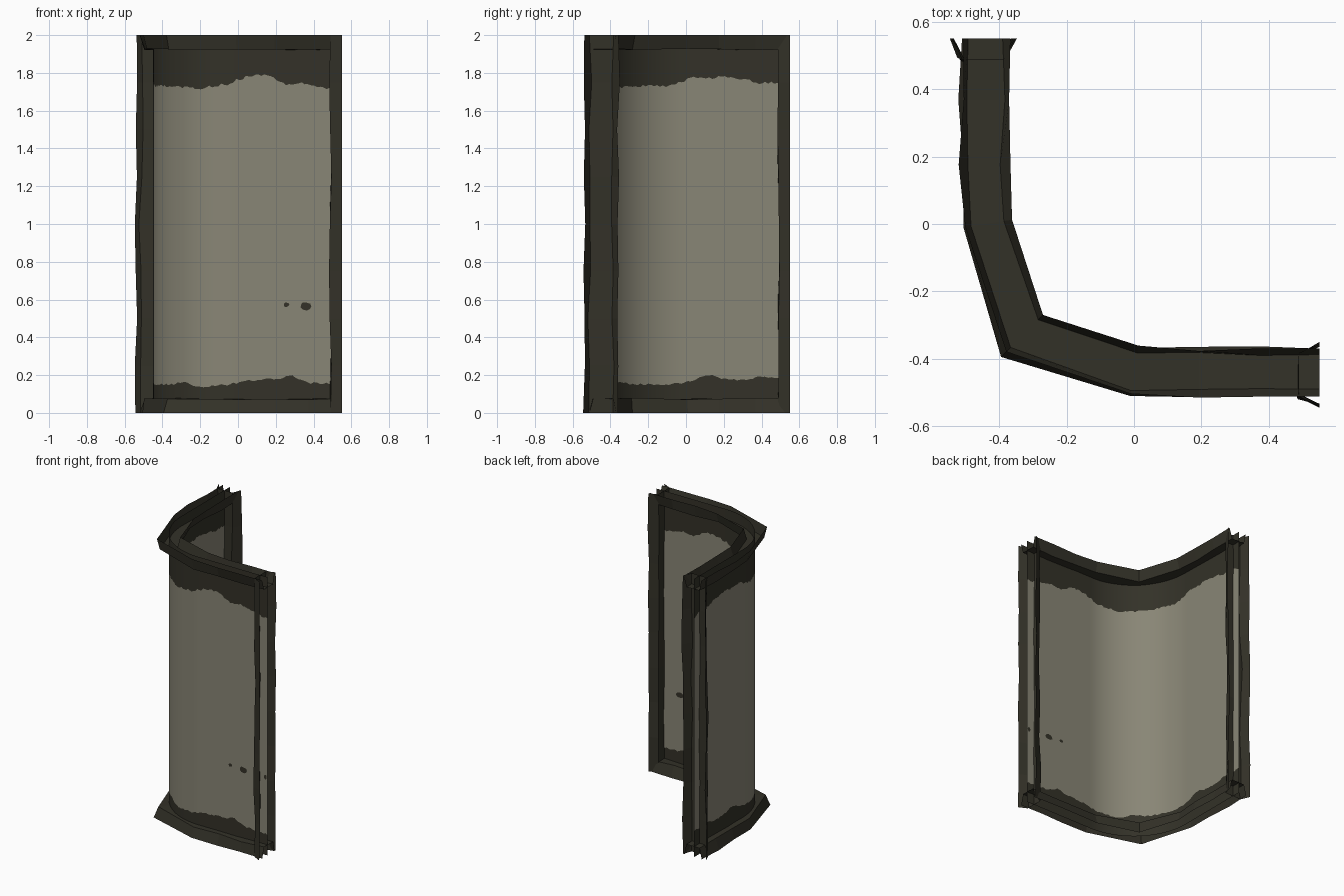
import bpy, bmesh, math, random
from mathutils import Vector

if "Cube" in bpy.data.objects:
    bpy.data.objects.remove(bpy.data.objects["Cube"])

random.seed(7)


def material(name, col):
    m = bpy.data.materials.new(name)
    m.diffuse_color = (*col, 1)
    m.use_nodes = True
    m.node_tree.nodes["Principled BSDF"].inputs["Base Color"].default_value = m.diffuse_color
    return m


PLASTER = material("plaster", (0.250, 0.238, 0.180))
TIMBER = material("dark timber", (0.033, 0.031, 0.021))


def finish(bm, name, mats):
    me = bpy.data.meshes.new(name)
    bm.to_mesh(me)
    bm.free()
    ob = bpy.data.objects.new(name, me)
    bpy.context.collection.objects.link(ob)
    for m in mats:
        me.materials.append(m)
    return ob


def loft(name, stations, profile, jitter):
    """Open half-round timber: profile (side, depth) carried along stations."""
    bm = bmesh.new()
    rows = []
    last = len(stations) - 1
    for i, (c, side, depth) in enumerate(stations):
        j = jitter if 0 < i < last else jitter * 0.4
        shift = random.uniform(-j, j) * 0.6
        row = []
        for s, d in profile:
            s2 = s + shift + random.uniform(-j, j)
            d2 = d + random.uniform(-j, j) * 0.7 if d > 0 else 0
            row.append(bm.verts.new(c + side * s2 + depth * d2))
        rows.append(row)
    for a, b in zip(rows, rows[1:]):
        for k in range(len(profile) - 1):
            bm.faces.new((a[k], a[k + 1], b[k + 1], b[k]))
    # point the faces away from the hollow side
    bmesh.ops.recalc_face_normals(bm, faces=bm.faces)
    mid = sum((c for c, _, _ in stations), Vector()) / len(stations)
    if sum(f.normal.dot(stations[0][2]) * f.calc_area() for f in bm.faces) < 0:
        bmesh.ops.reverse_faces(bm, faces=bm.faces)
    return finish(bm, name, [TIMBER])


# ---- wall sheet: straight, quarter round, straight ----
R, END = 0.45, 0.55
ARC = R * math.pi / 2
LENGTH = 2 * END + ARC


def wall_point(s):
    if s < END:
        return -R, END - s
    if s > END + ARC:
        return s - END - ARC, -R
    t = (s - END) / R
    return -R * math.cos(t), -R * math.sin(t)


def interp(table, s):
    for (a, va), (b, vb) in zip(table, table[1:]):
        if s <= b:
            return va + (vb - va) * (s - a) / (b - a)
    return table[-1][1]


# ragged borders of the plaster by distance along the wall
TOP = [(0, 1.72), (.07, 1.75), (.15, 1.745), (.25, 1.77), (.35, 1.78), (.45, 1.77),
       (.52, 1.78), (.56, 1.75), (.66, 1.73), (.85, 1.73), (1.05, 1.72), (1.2, 1.74),
       (1.27, 1.77), (1.37, 1.79), (1.45, 1.775), (1.52, 1.73), (1.57, 1.75),
       (1.65, 1.73), (1.81, 1.70)]
LOW = [(0, .19), (.15, .19), (.25, .175), (.35, .18), (.45, .205), (.5, .17), (.6, .155),
       (.8, .15), (.95, .16), (1.05, .14), (1.2, .15), (1.3, .17), (1.45, .18),
       (1.55, .195), (1.62, .16), (1.81, .15)]

bm = bmesh.new()
N = 110
cols = []
for i in range(N + 1):
    s = LENGTH * i / N
    x, y = wall_point(s)
    lo = interp(LOW, s) + random.uniform(-.006, .006)
    hi = interp(TOP, s) + random.uniform(-.008, .008)
    cols.append([bm.verts.new((x, y, z)) for z in (0, lo, hi, 2)])
for a, b in zip(cols, cols[1:]):
    for k in range(3):
        f = bm.faces.new((a[k], b[k], b[k + 1], a[k + 1]))
        f.material_index = 0 if k == 1 else 1
        f.smooth = True
finish(bm, "curved_wall", [PLASTER, TIMBER])

# ---- dark chips in the plaster, seen on both sides ----
bm = bmesh.new()
for cx, cz, rx, rz in ((.255, .573, .016, .012), (.36, .565, .032, .022), (.535, .56, .012, .018)):
    for y in (-R - .003, -R + .003):
        ring = []
        for k in range(9):
            a = math.tau * k / 9
            r = random.uniform(.8, 1.1)
            ring.append(bm.verts.new((cx + rx * r * math.cos(a), y, cz + rz * r * math.sin(a))))
        bm.faces.new(ring if y < -R else ring[::-1])
finish(bm, "wall_chips", [TIMBER])

# ---- bottom and top beams along a faceted path ----
corner = [Vector(p) for p in ((-.44, .55, 0), (-.44, 0, 0), (-.33, -.33, 0), (0, -.44, 0), (.55, -.44, 0))]
path = [corner[0], corner[0].lerp(corner[1], .33), corner[0].lerp(corner[1], .68), corner[1],
        corner[2], corner[3], corner[3].lerp(corner[4], .35), corner[3].lerp(corner[4], .68), corner[4]]
UP = Vector((0, 0, 1))
BEAM = [(-.07, 0), (-.052, .075), (.052, .075), (.07, 0)]
for name, z, depth in (("bottom_beam", 0, UP), ("top_beam", 2, -UP)):
    stations = []
    for i, p in enumerate(path):
        d1 = (p - path[i - 1]).normalized() if i else Vector((0, -1, 0))
        d2 = (path[i + 1] - p).normalized() if i < len(path) - 1 else Vector((1, 0, 0))
        n1 = d1.cross(UP)
        m = (n1 + d2.cross(UP)).normalized()
        stations.append((p + UP * z, m / m.dot(n1), depth))
    loft(name, stations, BEAM, .008)

# ---- hollow half posts wrapping both open ends of the wall ----
POST = [(-.09, 0), (-.062, .062), (.062, .062), (.09, 0)]
X, Y = Vector((1, 0, 0)), Vector((0, 1, 0))
for name, base, side, depth in (("back_post", Vector((-R, END, 0)), X, -Y),
                                ("right_post", Vector((END, -R, 0)), Y, -X)):
    loft(name, [(base + UP * (2 * i / 8), side, depth) for i in range(9)], POST, .009)
